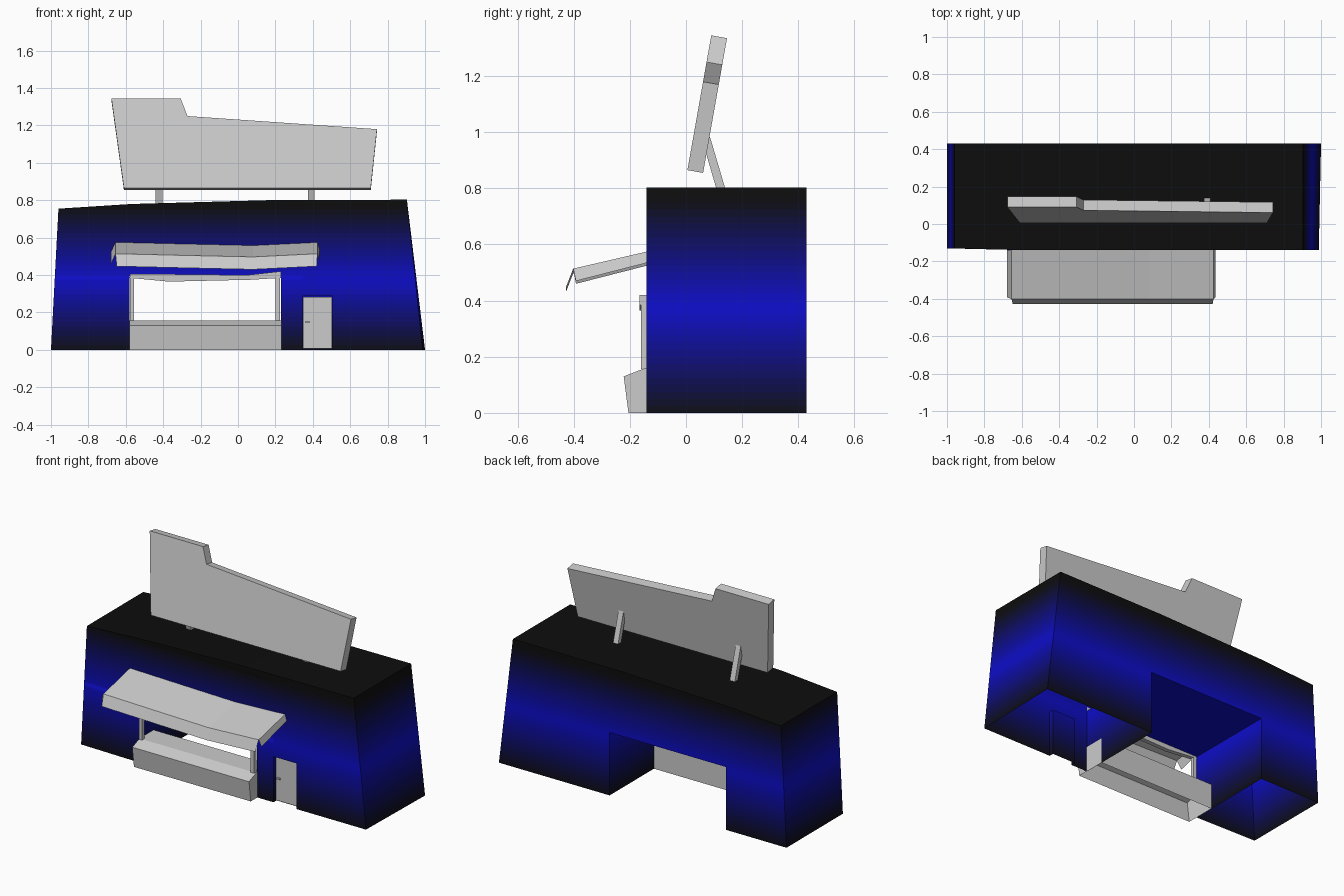
import bpy, bmesh

if "Cube" in bpy.data.objects:
    bpy.data.objects.remove(bpy.data.objects["Cube"])


def finish(name, bm):
    bmesh.ops.recalc_face_normals(bm, faces=bm.faces[:])
    me = bpy.data.meshes.new(name)
    bm.to_mesh(me)
    bm.free()
    ob = bpy.data.objects.new(name, me)
    bpy.context.collection.objects.link(ob)
    return ob


def prism(pts, place, a, b):
    """Extrude a 2D outline; place(u, v, t) maps it to 3D for t = a and t = b."""
    bm = bmesh.new()
    ends = [[bm.verts.new(place(u, v, t)) for u, v in pts] for t in (a, b)]
    for ring in ends:
        bm.faces.new(ring)
    n = len(pts)
    for i in range(n):
        j = (i + 1) % n
        bm.faces.new((ends[0][i], ends[0][j], ends[1][j], ends[1][i]))
    return bm


def along_y(u, v, t):
    return (u, t, v)


def along_x(u, v, t):
    return (t, u, v)


def box(name, x0, x1, y0, y1, z0, z1):
    pts = [(x0, z0), (x1, z0), (x1, z1), (x0, z1)]
    return finish(name, prism(pts, along_y, y0, y1))


def cut(bm, faces, co, no):
    geom = set(faces)
    for f in faces:
        geom.update(f.edges)
        geom.update(f.verts)
    bmesh.ops.bisect_plane(bm, geom=list(geom), plane_co=co, plane_no=no)


def front_faces(bm):
    return [f for f in bm.faces if max(v.co.y for v in f.verts) < -.12]


# Building shell: leaning walls, passage through the middle, open underneath
outline = [(-1, 0), (-.58, 0), (-.58, .395), (.23, .395), (.23, 0), (1, 0),
           (.903, .803), (.15, .8), (-.57, .78), (-.96, .755)]
bm = prism(outline, along_y, -.14, .43)
bmesh.ops.recalc_face_normals(bm, faces=bm.faces[:])
floor = [f for f in bm.faces if f.calc_center_median().z < .001]
bmesh.ops.delete(bm, geom=floor, context='FACES')
for v in bm.verts:
    if v.co.y < 0 and v.co.x > .95:
        v.co.x -= .012
    if v.co.y < 0 and v.co.x < -.9:
        v.co.y += .01

# Door recess pushed into the front wall
D0, D1, DZ, DY = .345, .505, .287, -.11
for co, no in (((D0, 0, 0), (1, 0, 0)), ((D1, 0, 0), (1, 0, 0)), ((0, 0, DZ), (0, 0, 1))):
    cut(bm, front_faces(bm), co, no)
for f in front_faces(bm):
    c = f.calc_center_bounds()
    if D0 < c.x < D1 and c.z < DZ and f.calc_area() < .06:
        ring = list(f.verts)
        bm.faces.remove(f)
        inner = [bm.verts.new((v.co.x, DY, v.co.z)) for v in ring]
        bm.faces.new(inner)
        for i in range(len(ring)):
            j = (i + 1) % len(ring)
            if ring[i].co.z + ring[j].co.z > .001:
                bm.faces.new((ring[i], ring[j], inner[j], inner[i]))
        break

# Horizontal bands carry the black-blue-black fade of the walls
BANDS, STEP = 32, .025
for i in range(1, BANDS):
    cut(bm, bm.faces[:], (0, 0, i * STEP), (0, 0, 1))
for f in bm.faces:
    f.normal_update()
    z = f.calc_center_median().z
    roof = abs(f.normal.z) > .9 and z > .7
    f.material_index = BANDS if roof else min(int(z / STEP), BANDS - 1)
building = finish("building", bm)
for i in range(BANDS + 1):
    mat = bpy.data.materials.new("roof_black" if i == BANDS else f"wall_blue_{i}")
    t = 0 if i == BANDS else min(1, max(0, 1.05 - abs((i + .5) * STEP - .375) / .385))
    mat.diffuse_color = (.004, .004, .004 + .58 * t ** 2, 1)
    mat.use_nodes = True
    mat.node_tree.nodes["Principled BSDF"].inputs["Base Color"].default_value = mat.diffuse_color
    building.data.materials.append(mat)

# Serving counter with a sloping front lip
lip = [(-.205, 0), (-.222, .13), (-.15, .158), (-.01, .158), (-.01, 0)]
bm = prism(lip, along_x, -.58, .232)
bmesh.ops.delete(bm, geom=[f for f in bm.faces if f.calc_center_median().z < .001],
                 context='FACES')
finish("counter", bm)

# Hatch frame: two posts and a sagging header
for name, x0, x1 in (("left_post", -.577, -.555), ("right_post", .2, .225)):
    box(name, x0, x1, -.16, -.138, .157, .39)
header = [(-.58, .385), (-.37, .365), (.07, .375), (.23, .385),
          (.23, .42), (.05, .4), (-.575, .407)]
finish("hatch_header", prism(header, along_y, -.165, -.138))

# Door and handle, set inside the recess
box("door", .348, .502, -.122, -.112, .008, .284)
box("door_handle", .36, .382, -.131, -.122, .145, .155)

# Awning: thin sagging sheet with a front valance and flared side flaps
bm = bmesh.new()
rows = []
for x, sag in ((-.655, 0), (-.28, .009), (.08, .017), (.425, 0)):
    rows.append([bm.verts.new(p) for p in ((x, -.138, .575 - sag), (x, -.402, .514 - sag),
                                           (x * .99, -.428, .447 - sag))])
for a, b in zip(rows, rows[1:]):
    for k in (0, 1):
        bm.faces.new((a[k], b[k], b[k + 1], a[k + 1]))
for row, x, drop in ((rows[0], -.678, .01), (rows[-1], .437, 0)):
    low = [bm.verts.new((x, -.138, .535 - drop)), bm.verts.new((x, -.392, .47 - drop))]
    bm.faces.new((row[0], row[1], low[1], low[0]))
finish("awning", bm)

# Roof sign: tilted board
board = [(-.61, .865), (.71, .865), (.743, 1.18), (-.27, 1.25), (-.307, 1.345), (-.677, 1.345)]
tilt = .085 / .48


def tilted(u, v, t):
    return (u, .005 + (v - .865) * tilt + t, v - t * tilt)


finish("roof_sign", prism(board, tilted, 0, .056))

# Struts propping the sign from behind
strut = [(.07, .93), (.085, .985), (.147, .775), (.115, .775)]
for name, x in (("left_strut", -.44), ("right_strut", .375)):
    finish(name, prism(strut, along_x, x, x + .035))
